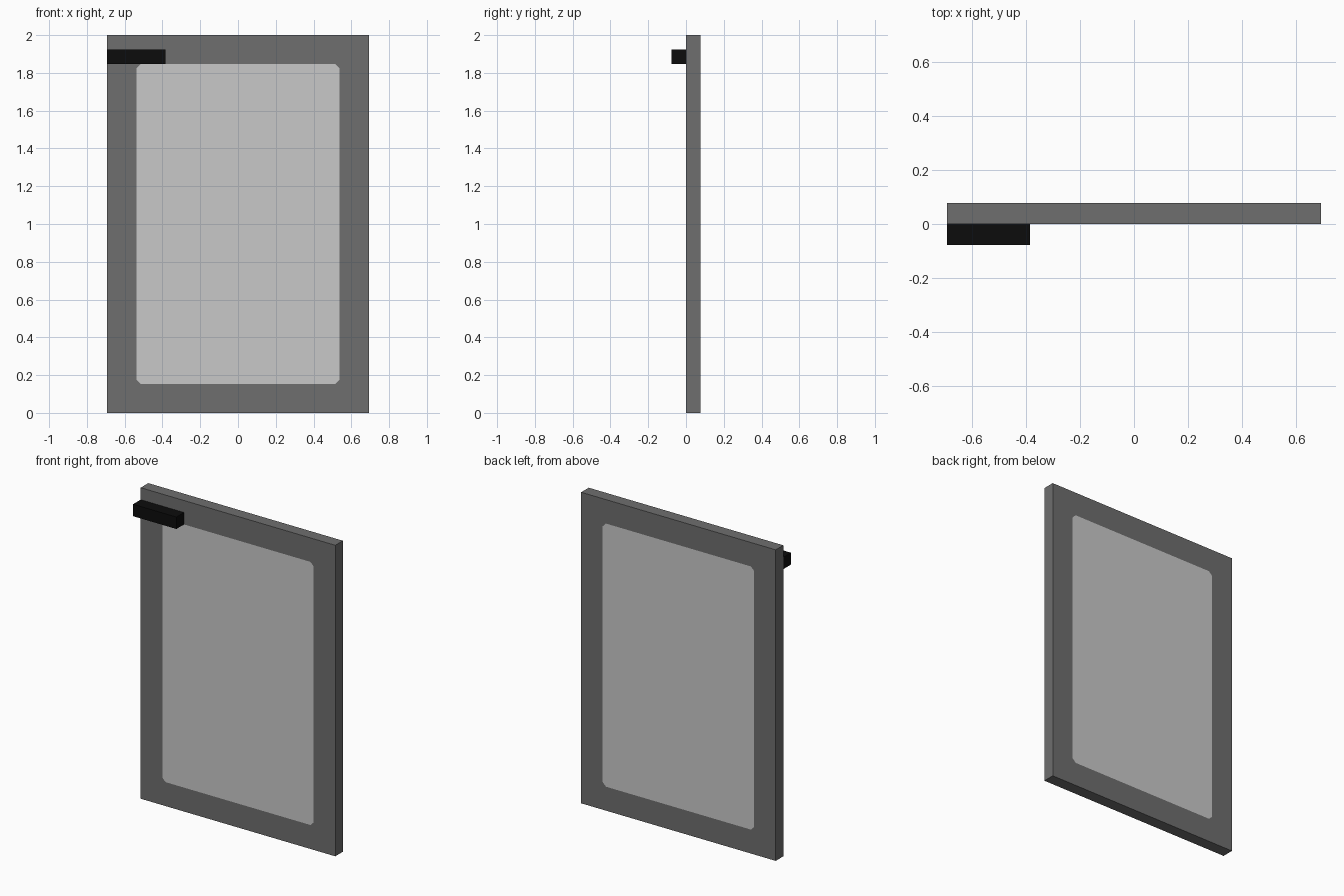
import bpy, bmesh

if "Cube" in bpy.data.objects:
    bpy.data.objects.remove(bpy.data.objects["Cube"])

U = 1 / 13              # module: the door is 18 x 26 modules, 1 thick
C = 0.023               # corner cut of the window


def material(name, v):
    m = bpy.data.materials.new(name)
    m.diffuse_color = (v, v, v, 1)
    m.use_nodes = True
    m.node_tree.nodes["Principled BSDF"].inputs["Base Color"].default_value = m.diffuse_color
    return m


def finish(name, bm, mat):
    bmesh.ops.recalc_face_normals(bm, faces=bm.faces)
    me = bpy.data.meshes.new(name)
    bm.to_mesh(me)
    bm.free()
    me.materials.append(mat)
    ob = bpy.data.objects.new(name, me)
    bpy.context.collection.objects.link(ob)
    return ob


def slab(name, points, faces, y0, y1, mat):
    """Extrude flat x-z faces from y0 to y1."""
    bm = bmesh.new()
    vs = [bm.verts.new((x, y0, z)) for x, z in points]
    fs = [bm.faces.new([vs[i] for i in f]) for f in faces]
    ext = bmesh.ops.extrude_face_region(bm, geom=fs, use_keep_orig=True)
    moved = [g for g in ext["geom"] if isinstance(g, bmesh.types.BMVert)]
    bmesh.ops.translate(bm, verts=moved, vec=(0, y1 - y0, 0))
    return finish(name, bm, mat)


def rect(x0, x1, z0, z1):
    return [(x0, z0), (x1, z0), (x1, z1), (x0, z1)]


grey = material("dark grey frame", 0.156)
light = material("light grey glass", 0.584)
black = material("black", 0.0037)

# window outline: rectangle with cut corners, two points per corner
x, z0, z1 = 7 * U, 2 * U, 24 * U
window = [(-x, z0 + C), (-x + C, z0), (x - C, z0), (x, z0 + C),
          (x, z1 - C), (x - C, z1), (-x + C, z1), (-x, z1 - C)]

# door frame: outer rectangle joined to the window outline
outer = rect(-9 * U, 9 * U, 0, 26 * U)
faces = []
for i in range(4):
    j = (i + 1) % 4
    faces.append((i, j, 4 + 2 * j, 4 + 2 * i + 1))       # side
    faces.append((i, 4 + 2 * i + 1, 4 + 2 * i))          # corner
slab("door_frame", outer + window, faces, 0, U, grey)

# glass, flush with the frame on both sides
slab("glass_pane", window, [range(8)], 0, U, light)

# door closer box on the upper left of the front
slab("door_closer", rect(-9 * U, -5 * U, 24 * U, 25 * U), [range(4)], -U, 0, black)
